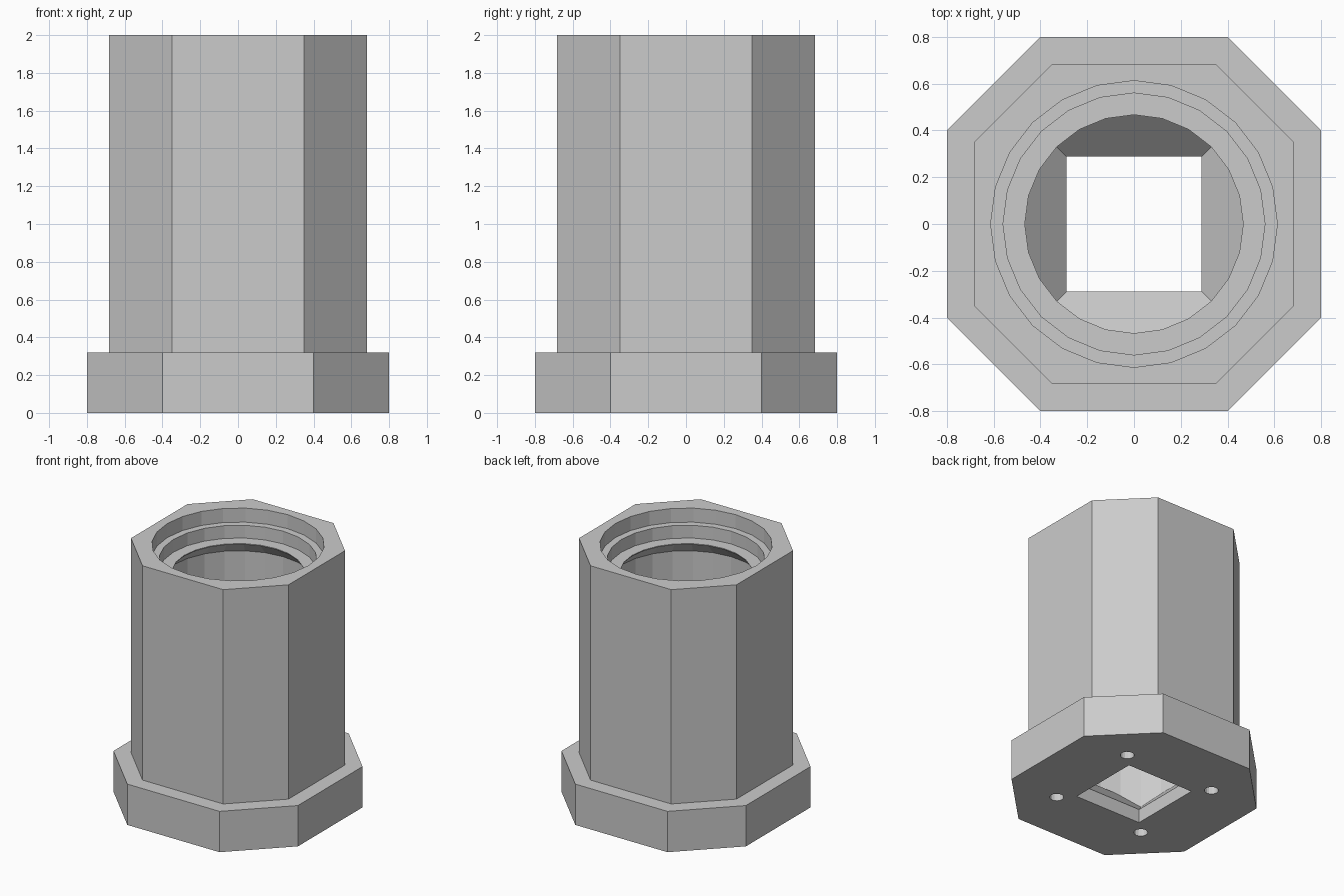
import bpy, bmesh, math

cube = bpy.data.objects.get("Cube")
if cube:
    bpy.data.objects.remove(cube, do_unlink=True)

mat = bpy.data.materials.new("light_grey")
mat.use_nodes = True
GREY = (0.6, 0.6, 0.6, 1)
mat.diffuse_color = GREY
mat.node_tree.nodes["Principled BSDF"].inputs["Base Color"].default_value = GREY


def circle(r, z, n=24, cx=0, cy=0):
    step = math.tau / n
    return [(cx + r * math.cos(i * step), cy + r * math.sin(i * step), z) for i in range(n)]


def octagon(half, flat, z):
    corners = [(half, flat), (flat, half)]
    pts = []
    for c, s in ((1, 0), (0, 1), (-1, 0), (0, -1)):
        pts += [(x * c - y * s, x * s + y * c, z) for x, y in corners]
    return pts


def square(h, z):
    return [(h, h, z), (-h, h, z), (-h, -h, z), (h, -h, z)]


def loft(name, rings):
    """Closed solid skinned through stacked rings, bottom to top."""
    bm = bmesh.new()
    loops = [[bm.verts.new(p) for p in ring] for ring in rings]
    n = len(loops[0])
    for low, high in zip(loops, loops[1:]):
        for i in range(n):
            j = (i + 1) % n
            bm.faces.new((low[i], low[j], high[j], high[i]))
    bm.faces.new(loops[0][::-1])
    bm.faces.new(loops[-1])
    bmesh.ops.recalc_face_normals(bm, faces=bm.faces)
    mesh = bpy.data.meshes.new(name)
    bm.to_mesh(mesh)
    bm.free()
    mesh.materials.append(mat)
    obj = bpy.data.objects.new(name, mesh)
    bpy.context.collection.objects.link(obj)
    return obj


def boolean(target, tool, operation):
    """Apply a boolean and discard the tool."""
    mod = target.modifiers.new("cut", 'BOOLEAN')
    mod.operation = operation
    mod.solver = 'EXACT'
    mod.object = tool
    bpy.context.view_layer.update()
    graph = bpy.context.evaluated_depsgraph_get()
    mesh = bpy.data.meshes.new_from_object(target.evaluated_get(graph))
    target.modifiers.clear()
    target.data = mesh
    bpy.data.objects.remove(tool, do_unlink=True)


# Octagonal flange and column in one solid
FLANGE = 0.32
body = loft("octagonal_housing", [
    octagon(0.8, 0.4, 0), octagon(0.8, 0.4, FLANGE),
    octagon(0.683, 0.35, FLANGE), octagon(0.683, 0.35, 2)])

# Stepped round bore with an undercut retaining lip
bore = loft("bore_cutter", [circle(r, z) for r, z in (
    (0.56, FLANGE), (0.56, 1.69), (0.467, 1.785), (0.467, 1.79),
    (0.56, 1.79), (0.56, 1.89), (0.613, 1.89), (0.613, 2.1))])
boolean(body, bore, 'DIFFERENCE')

# Square floor opening flaring up into the round bore
funnel = loft("funnel_cutter", [
    square(0.289, -0.1), square(0.289, 0.107), square(0.54, 0.36)])
limit = loft("funnel_limit", [circle(0.555, -0.2), circle(0.555, 0.34)])
boolean(funnel, limit, 'INTERSECT')
boolean(body, funnel, 'DIFFERENCE')

# Four blind screw holes in the underside
for sx in (-1, 1):
    for sy in (-1, 1):
        hole = loft("screw_hole_cutter", [
            circle(0.05, z, 16, sx * 0.39, sy * 0.39) for z in (-0.1, 0.13)])
        boolean(body, hole, 'DIFFERENCE')
